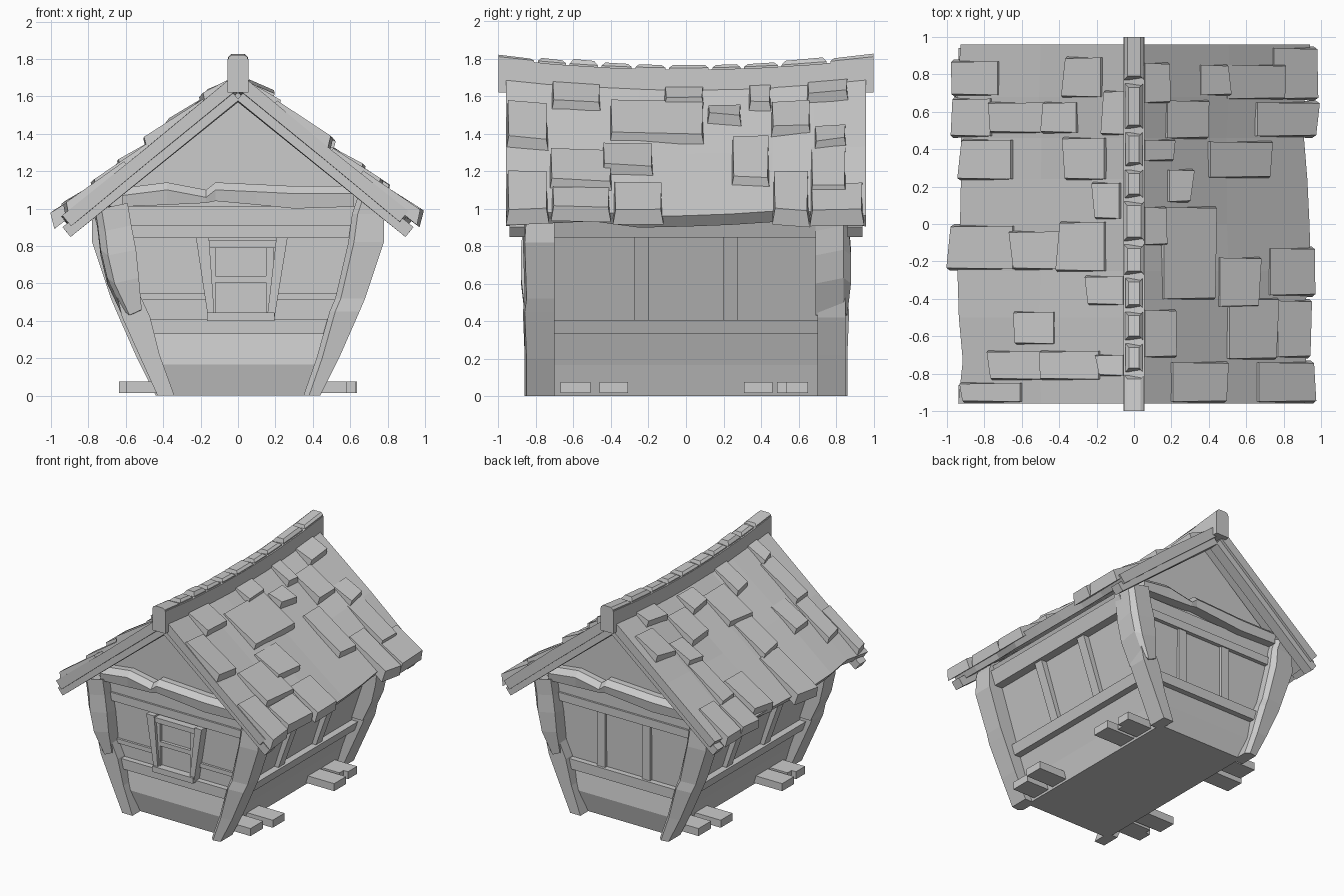
import bpy, bmesh, random
from mathutils import Vector

random.seed(4)


def loft(name, rings, rot=False, mx=False):
    """Skin equal-sized rings of points into one closed flat-faced solid."""
    bm = bmesh.new()
    f = lambda p: (-p[0] if rot or mx else p[0], -p[1] if rot else p[1], p[2])
    vs = [[bm.verts.new(f(p)) for p in r] for r in rings]
    n = len(vs[0])
    for a, b in zip(vs, vs[1:]):
        for i in range(n):
            bm.faces.new((a[i], a[(i + 1) % n], b[(i + 1) % n], b[i]))
    bm.faces.new(vs[0])
    bm.faces.new(vs[-1])
    bmesh.ops.recalc_face_normals(bm, faces=bm.faces)
    me = bpy.data.meshes.new(name)
    bm.to_mesh(me)
    bm.free()
    ob = bpy.data.objects.new(name, me)
    bpy.context.collection.objects.link(ob)
    return ob


def rect(x0, x1, y0, y1, z):
    return [(x0, y0, z), (x1, y0, z), (x1, y1, z), (x0, y1, z)]


def box(name, x0, x1, y0, y1, z0, z1, rot=False):
    return loft(name, [rect(x0, x1, y0, y1, z0), rect(x0, x1, y0, y1, z1)], rot)


def wall(z):            # outer half width of the flared walls
    return 0.40 + 0.36 * z


def roof(x, y, d=0.0):  # point on the sagging right roof slope, lifted by d
    return Vector((x + 0.634 * d, y, 1.735 - 0.82 * x - 0.06 * (1 - y * y) * (1 - x) + 0.773 * d))


# Flared body with slightly bulged foot, and gable attic
loft("body", [rect(-x, x, -y, y, z) for x, y, z in
              ((.38, .75, 0), (.43, .79, .165), (.49, .765, .33), (.68, .77, .9))])
loft("gable", [[(x, y, z) for x, z in ((-.68, .88), (-.75, 1.0), (0, 1.62), (.75, 1.0), (.68, .88))]
               for y in (-.77, .77)])

for rot in (False, True):
    # Side wall rails and battens, following the lean
    for nm, y0, y1, z0, z1, d in (("side_low_rail", -.75, .75, .33, .405, .035),
                                  ("side_top_rail", -.75, .75, .845, .95, .035),
                                  ("side_batten", -.275, -.2, .39, .86, .015),
                                  ("side_batten", .2, .275, .39, .86, .015)):
        loft(nm, [rect(wall(z) - .1, wall(z) + d - .01, y0, y1, z) for z in (z0, z1)], rot)

    # End wall rails
    box("end_low_rail", -.52, .52, -.81, -.7, .33, .41, rot)
    box("end_top_rail", -.66, .66, -.80, -.7, .845, .91, rot)
    box("end_top_board", -.68, .68, -.785, -.7, .91, 1.01, rot)

    # Wonky hewn tie beam
    loft("tie_beam", [[(x, -.85, z0), (x, -.70, z0), (x, -.70, z1), (x, -.82, z1), (x, -.86, z1 - .04)]
                      for x, z0, z1 in ((-.62, 1.01, 1.11), (-.38, 1.02, 1.14), (-.17, 1.03, 1.10),
                                        (-.12, 1.04, 1.14), (.1, 1.02, 1.13), (.3, 1.0, 1.12), (.62, 1.01, 1.12))], rot)

    # Corner post: one bent timber with a worn belly
    loft("bent_post", [[(a, -.83, z), (a + .03, -.86 - e, z), (b, -.85 - e, z), (b, -.70, z), (a, -.70, z)]
                       for a, b, z, e in ((.35, .44, 0, 0), (.42, .54, .2, 0), (.49, .65, .45, .01),
                                          (.52, .68, .52, 0), (.59, .78, .82, .01), (.61, .78, .97, 0),
                                          (.64, .74, 1.06, 0))], rot)
    # Opposite post: slim lower stub with a broken upper timber over it
    loft("post_stub", [rect(-b, -a, -.85, -.70, z) for a, b, z in
                       ((.34, .43, 0), (.42, .53, .22), (.47, .62, .42), (.53, .65, .55))], rot)
    loft("broken_post", [[(-a, -.87 - e, z + .03), (-a, -.69, z), (-b, -.69, z), (-b, -.84, z + .03), (-b + .04, -.87 - e, z)]
                         for a, b, z, e in ((.515, .62, .43, -.01), (.53, .70, .6, .01), (.545, .735, .75, .01),
                                            (.57, .75, .88, 0), (.59, .77, 1.0, 0))], rot)

    # Floor plank ends sticking out at the sides
    for y0, y1, xe in ((-.67, -.51, .58), (-.46, -.31, .63), (.31, .46, .635), (.485, .535, .56), (.535, .65, .6)):
        loft("floor_plank", [[(x, y0, .015), (x, y1, .015), (x, y1, .075), (x, y0, .075)] for x in (.3, xe)], rot)

# Back wall battens
for x in (-.2, .2):
    box("back_batten", x - .035, x + .035, .7, .79, .4, .86)

# Front middle rail and window
box("front_mid_rail", -.56, .56, -.785, -.7, .51, .545)
box("window_pane", -.16, .19, -.79, -.7, .42, .82)
for nm, (t0, t1), (b0, b1) in (("window_left_stile", (-.225, -.155), (-.16, -.125)),
                               ("window_right_stile", (.205, .265), (.155, .195))):
    loft(nm, [rect(b0, b1, -.835, -.75, .415), rect(t0, t1, -.84, -.75, .845)])
box("window_head", -.2, .23, -.83, -.75, .79, .83)
box("window_mid_bar", -.17, .2, -.815, -.75, .605, .64)
box("window_sill", -.165, .195, -.85, -.75, .4, .445)
for x in (-.14, .17):
    box("window_inner_stile", x - .02, x + .02, -.815, -.75, .44, .8)

# Roof slopes with uneven eaves, and barge boards under the gable ends
ys = (-.96, -.73, -.5, -.25, 0, .24, .46, .68, .96)
for mx in (False, True):
    rings = []
    for y in ys:
        xe = random.uniform(.90, .95)
        rings.append([roof(0, y), roof(.5, y, random.uniform(-.01, .015)), roof(xe, y),
                      roof(xe, y, -.075), roof(.5, y, -.07), roof(.05, y, -.07)])
    loft("roof_slope", rings, mx=mx)
    for s in (-1, 1):
        loft("barge_board", [[roof(x, s * y, d) for y, d in ((.94, -.05), (.86, -.05), (.86, -.118), (.94, -.118))]
                             for x in (.07, .97)], mx=mx)

# Shingles: upper x, lower x, y range on each slope
right_tiles = ((.05, .17, .64, .87), (.35, .49, .68, .86), (.49, .79, .66, .86), (.17, .38, .45, .67),
               (.05, .2, .33, .46), (.18, .29, .11, .30), (.05, .16, -.12, .1), (.05, .21, -.72, -.45),
               (.15, .42, -.41, .1), (.45, .65, -.45, -.17), (.5, .75, -.73, -.39), (.2, .48, -.96, -.73),
               (.66, .95, -.96, -.73), (.72, .95, -.39, -.12), (.65, .96, .46, .66), (.4, .72, .24, .45),
               (.74, .96, .66, .95), (.76, .93, -.72, -.4))
left_tiles = ((.72, .96, .68, .88), (.76, .96, .46, .68), (.65, .91, .23, .46), (.64, .97, -.25, 0),
              (.46, .76, .48, .66), (.3, .47, .48, .66), (.17, .36, .67, .9), (.04, .15, .47, .72),
              (.15, .36, .23, .47), (.07, .2, .02, .23), (.15, .39, -.26, .02), (.39, .64, -.25, -.03),
              (.05, .24, -.44, -.27), (.42, .62, -.65, -.46), (.46, .76, -.84, -.67), (.18, .48, -.84, -.67),
              (.05, .18, -.82, -.69), (.6, .91, -.96, -.84))
for tiles, mx in ((right_tiles, False), (left_tiles, True)):
    for xu, xl, y0, y1 in tiles:
        h, j = random.uniform(.04, .055), random.uniform(-.012, .012)
        loft("shingle", [[roof(xu, y0 + .01, -.03), roof(xu, y1 - .01, -.03), roof(xu, y1 - .01, .015), roof(xu, y0 + .01, .015)],
                         [roof(xl + .02 + j, y0, -.03), roof(xl + .02 - j, y1, -.03),
                          roof(xl - .01 - j, y1 - .015, h), roof(xl - .01 + j, y0 + .015, h)]], mx=mx)

# Sagging ridge beam with rough caps along the top
ridge = lambda y: 1.80 - .06 * (1 - y * y)
loft("ridge_beam", [[(-.057, y, 1.62), (.057, y, 1.62), (.057, y, ridge(y)), (-.057, y, ridge(y))]
                    for y in (-1, -.7, -.35, 0, .35, .7, 1)])
cuts = (-1, -.8, -.63, -.46, -.28, -.1, .13, .3, .5, .76, 1)
for a, b in zip(cuts, cuts[1:]):
    w, t = random.uniform(.045, .055), random.uniform(.018, .034)
    a, b = a + (.01 if a > -1 else 0), b - (.01 if b < 1 else 0)
    loft("ridge_cap", [[(-w, y, ridge(y) - .03), (w, y, ridge(y) - .03), (w, y, ridge(y) + .01),
                        (w - .018, q, ridge(y) + t), (.018 - w, q, ridge(y) + t), (-w, y, ridge(y) + .01)]
                       for y, q in ((a, min(a + .02, a + abs(1 + a))), (b, b - .02 if b < 1 else b))])
